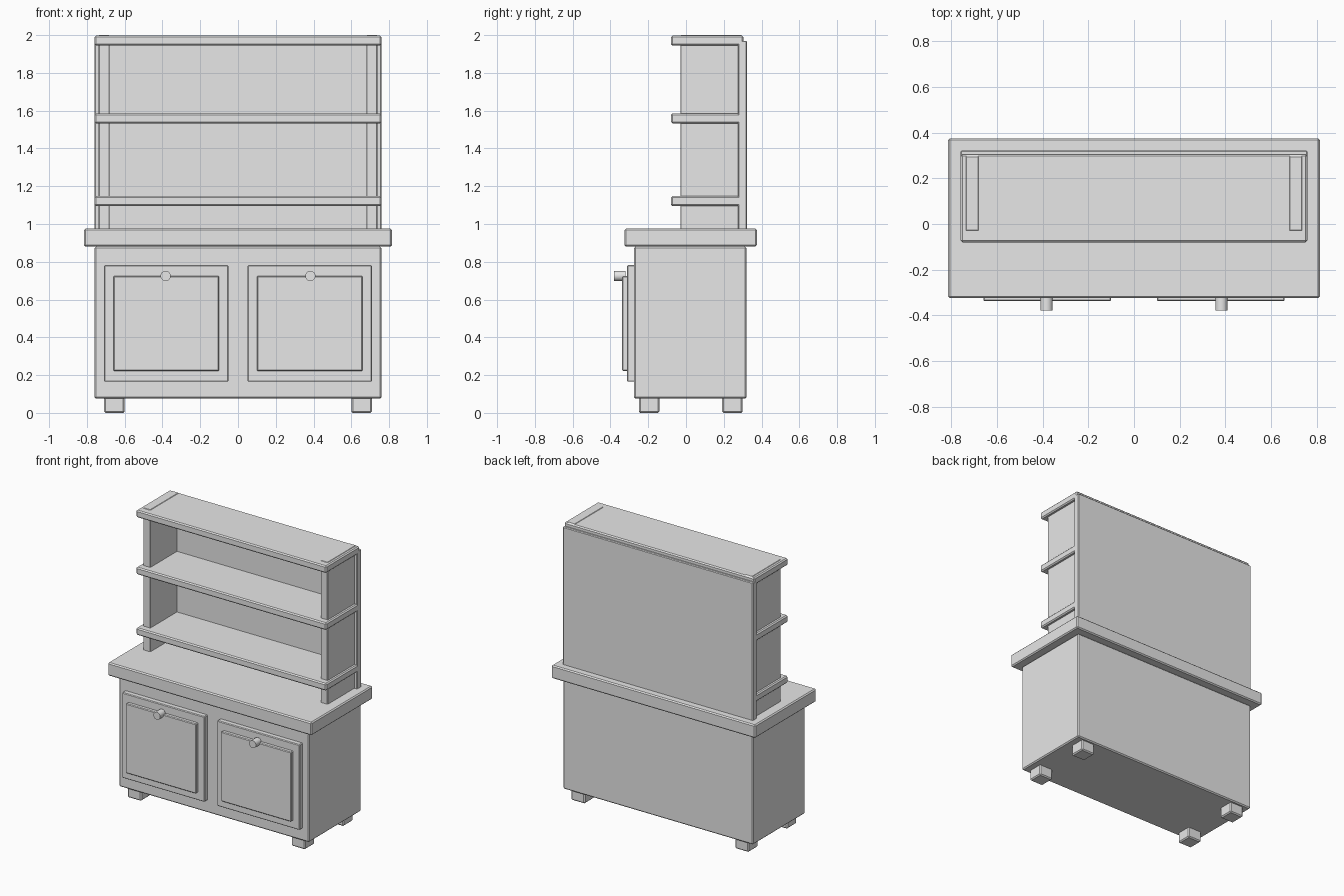
import bpy
import bmesh
from math import radians
from mathutils import Matrix

default = bpy.data.objects.get("Cube")
if default:
    bpy.data.objects.remove(default, do_unlink=True)

# Single plain material
GREY = (0.8, 0.8, 0.8, 1.0)
grey = bpy.data.materials.new("plain grey")
grey.use_nodes = True
grey.diffuse_color = GREY
grey.node_tree.nodes["Principled BSDF"].inputs["Base Color"].default_value = GREY


def finish(name, bm, bevel):
    mesh = bpy.data.meshes.new(name)
    bm.to_mesh(mesh)
    bm.free()
    mesh.materials.append(grey)
    obj = bpy.data.objects.new(name, mesh)
    bpy.context.collection.objects.link(obj)
    if bevel:
        mod = obj.modifiers.new("Eased edges", "BEVEL")
        mod.width = bevel
        mod.segments = 1
        mod.limit_method = "ANGLE"
        mod.angle_limit = radians(50)
    return obj


def box(name, x, y, z, bevel=0.008):
    """Box spanning the (low, high) pairs x, y and z."""
    bm = bmesh.new()
    bmesh.ops.create_cube(bm, size=1)
    for v in bm.verts:
        v.co = [sum(r) / 2 + c * (r[1] - r[0]) for c, r in zip(v.co, (x, y, z))]
    return finish(name, bm, bevel)


def mirrored(x, side):
    return tuple(sorted(side * v for v in x))


# Lower cabinet and worktop
WIDTH = (-0.76, 0.76)
box("cabinet_body", WIDTH, (-0.275, 0.32), (0.075, 0.88))
box("worktop", (-0.815, 0.815), (-0.325, 0.375), (0.88, 0.975))

# Upper back board and shelves
box("back_board", WIDTH, (0.275, 0.322), (0.97, 1.97), 0.005)
for name, bottom, top in (("lower_shelf", 1.095, 1.147),
                          ("middle_shelf", 1.533, 1.585),
                          ("top_shelf", 1.945, 1.997)):
    box(name, WIDTH, (-0.08, 0.305), (bottom, top))

# Parts repeated on each side
for label, side in (("left", 1), ("right", -1)):
    box(f"{label}_upright", mirrored((0.68, 0.738), side), (-0.03, 0.298), (0.97, 2.0), 0.004)
    for end, y in (("front", (-0.25, -0.14)), ("back", (0.19, 0.30))):
        box(f"{end}_{label}_foot", mirrored((0.6, 0.71), side), y, (0.0, 0.085))

    # Door with raised panel
    box(f"{label}_door", mirrored((0.05, 0.71), side), (-0.312, -0.27), (0.165, 0.782), 0.005)
    box(f"{label}_door_panel", mirrored((0.1, 0.66), side), (-0.338, -0.305), (0.222, 0.725), 0.005)

    # Round knob
    bm = bmesh.new()
    bmesh.ops.create_cone(
        bm, cap_ends=True, segments=24, radius1=0.027, radius2=0.027, depth=0.06,
        matrix=Matrix.Translation((side * 0.383, -0.35, 0.725)) @ Matrix.Rotation(radians(90), 4, "X"))
    for face in bm.faces:
        face.smooth = len(face.verts) == 4
    for edge in bm.edges:
        edge.smooth = edge.calc_face_angle(0) < radians(30)
    finish(f"{label}_knob", bm, 0)
